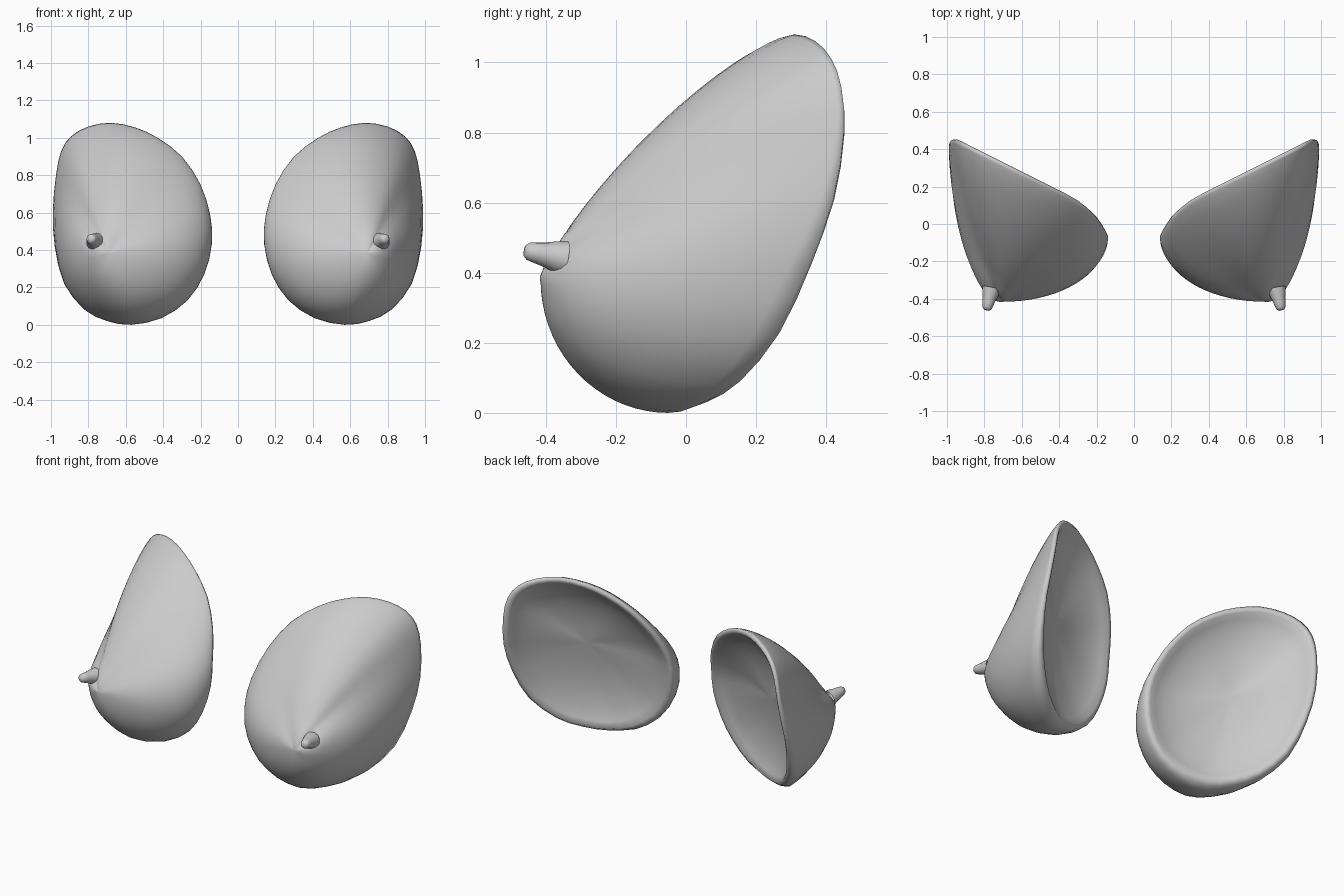
import bpy, bmesh, math
from mathutils import Vector

cube = bpy.data.objects.get("Cube")
if cube:
    bpy.data.objects.remove(cube, do_unlink=True)

grey = bpy.data.materials.new("plain grey")
grey.use_nodes = True
grey.diffuse_color = (0.6, 0.6, 0.6, 1)
grey.node_tree.nodes["Principled BSDF"].inputs["Base Color"].default_value = (0.6, 0.6, 0.6, 1)

# Widest outline of the left shell, from the bottom outwards and over the top
RIM = [Vector(p) for p in (
    (.57, -.05, 0), (.70, .03, .02), (.82, .13, .08), (.93, .25, .22), (.98, .35, .42),
    (.99, .42, .61), (.973, .45, .80), (.945, .443, .93), (.89, .415, 1.01),
    (.80, .37, 1.06), (.68, .31, 1.08), (.55, .245, 1.055), (.43, .185, 1.0),
    (.30, .115, .90), (.20, .03, .75), (.147, -.05, .58), (.14, -.08, .43),
    (.18, -.10, .27), (.27, -.10, .13), (.41, -.08, .035))]
FRONT = Vector((.69, -.415, .38))
BACK = Vector((-.5, .85, -.15)).normalized()

# Placement of the raised tip
BASE = Vector((.768, -.375, .447))
AXIS = Vector((.22, -.95, .18)).normalized()


def smooth_loop(points):
    """Double a closed loop with rounded midpoints."""
    out = []
    n = len(points)
    for i in range(n):
        a, b, c, d = (points[(i + k) % n] for k in (-1, 0, 1, 2))
        out += [b, (9 * (b + c) - a - d) / 16]
    return out


def swell(r, angle):
    """Point on the front surface between rim point r and the fullest point."""
    t = min(max((r.z - .3) / .65, 0), 1)
    power = 1 + .6 * t * t * (3 - 2 * t)
    # the flattening fades out towards the fullest point
    c, s = math.cos(angle) ** power, math.sin(angle) ** power
    p = Vector((FRONT.x + (r.x - FRONT.x) * c,
                r.y + (FRONT.y - r.y) * s,
                FRONT.z + (r.z - FRONT.z) * c))
    # low mound around the raised tip
    d = Vector((p.x - BASE.x, p.z - BASE.z)).length
    return p + AXIS * .015 * math.exp(-(d / .085) ** 4)


def lip(r, scale, depth):
    """Point on the hollow back, with the low part of the rim rolled over."""
    q = r - centre
    roll = min(.6, (1 - scale) * 8) * max(0, -q.dot(BACK))
    return centre + q * scale + BACK * (depth + roll * scale)


def loft(name, rings, side, start=None, end=None):
    """Skin rings of points, closing each end with a fan to a point."""
    bm = bmesh.new()
    flip = lambda p: bm.verts.new((p.x * side, p.y, p.z))
    loops = [[flip(p) for p in ring] for ring in rings]
    n = len(loops[0])
    for a, b in zip(loops, loops[1:]):
        for i in range(n):
            j = (i + 1) % n
            bm.faces.new((a[i], a[j], b[j], b[i]))
    for loop, tip in ((loops[0], start), (loops[-1], end)):
        if tip is not None:
            v = flip(tip)
            for i in range(n):
                bm.faces.new((loop[i], loop[(i + 1) % n], v))
    bmesh.ops.recalc_face_normals(bm, faces=bm.faces)
    mesh = bpy.data.meshes.new(name)
    bm.to_mesh(mesh)
    bm.free()
    mesh.materials.append(grey)
    mesh.shade_smooth()
    obj = bpy.data.objects.new(name, mesh)
    bpy.context.collection.objects.link(obj)


rim = smooth_loop(RIM)
centre = sum(rim, Vector()) / len(rim)

# Hollow back (scale, depth), then the swelling front
hollow = [(.15, -.1), (.35, -.095), (.55, -.08), (.75, -.05), (.87, -.018), (.93, .006), (.97, .012)]
shell = [[lip(p, s, d) for p in rim] for s, d in hollow]
shell += [[swell(p, math.pi / 2 * k / 18) for p in rim] for k in range(18)]

# Raised tip: radius and height along its axis
u = AXIS.cross(Vector((0, 0, 1))).normalized()
v = AXIS.cross(u)
profile = [(.05, -.03), (.042, .005), (.036, .025), (.031, .05), (.025, .078), (.016, .088)]
tip = [[BASE + AXIS * h + (u * math.cos(a) + v * math.sin(a)) * r
        for a in (math.tau * i / 16 for i in range(16))] for r, h in profile]

for side, word in ((1, "left"), (-1, "right")):
    loft(word + "_shell", shell, side, centre - BACK * .1, FRONT)
    loft(word + "_tip", tip, side, None, BASE + AXIS * .09)
